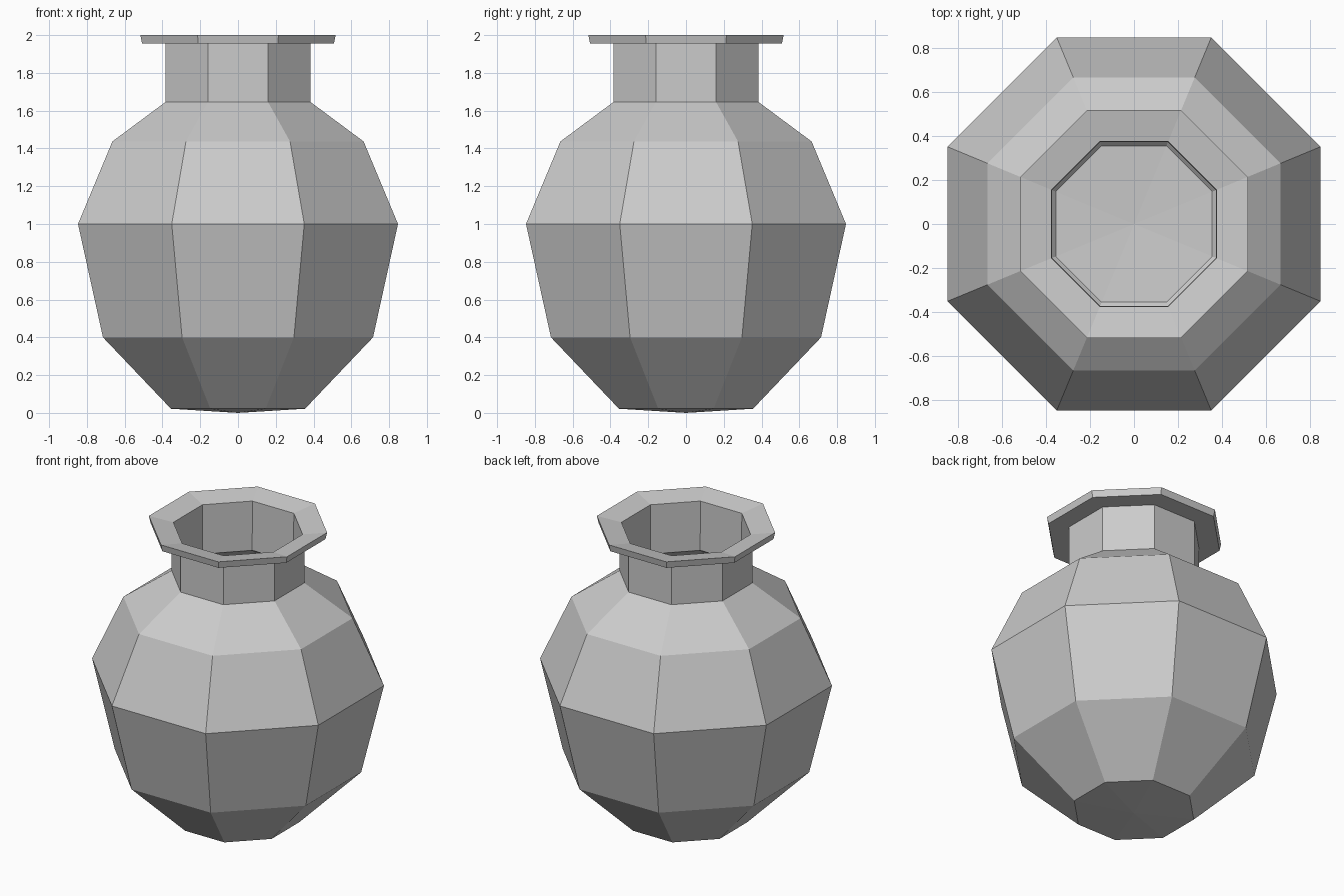
import bpy, bmesh
from math import cos, sin, pi

if "Cube" in bpy.data.objects:
    bpy.data.objects.remove(bpy.data.objects["Cube"])

SIDES = 8


def lathe(name, profile):
    """Eight-sided turned form; profile = (half width across flats, z), poles have width 0."""
    bm = bmesh.new()
    rings = []
    for a, z in profile:
        if a == 0:
            rings.append([bm.verts.new((0, 0, z))] * SIDES)
            continue
        r = a / cos(pi / SIDES)
        rings.append([bm.verts.new((r * cos((i + 0.5) * 2 * pi / SIDES),
                                    r * sin((i + 0.5) * 2 * pi / SIDES), z))
                      for i in range(SIDES)])
    for lo, hi in zip(rings, rings[1:]):
        for i in range(SIDES):
            j = (i + 1) % SIDES
            corners = list(dict.fromkeys((lo[i], lo[j], hi[j], hi[i])))
            bm.faces.new(corners)
    bmesh.ops.recalc_face_normals(bm, faces=bm.faces)
    mesh = bpy.data.meshes.new(name)
    bm.to_mesh(mesh)
    bm.free()
    obj = bpy.data.objects.new(name, mesh)
    bpy.context.collection.objects.link(obj)
    return obj


# outside: slightly domed base, belly, shoulder, neck
outside = [(0, 0), (0.355, 0.022), (0.715, 0.40), (0.847, 1.0),
           (0.665, 1.437), (0.385, 1.645), (0.385, 1.955)]
# flared rim with a shallow inward-sloping top
rim = [(0.508, 1.955), (0.517, 2.0), (0.375, 1.972)]
# thin-walled inside: neck, shoulder, belly, floor
inside = [(0.372, 1.64), (0.656, 1.43), (0.837, 1.0),
          (0.705, 0.405), (0.355, 0.035), (0, 0.015)]

lathe("vase", outside + rim + inside)
